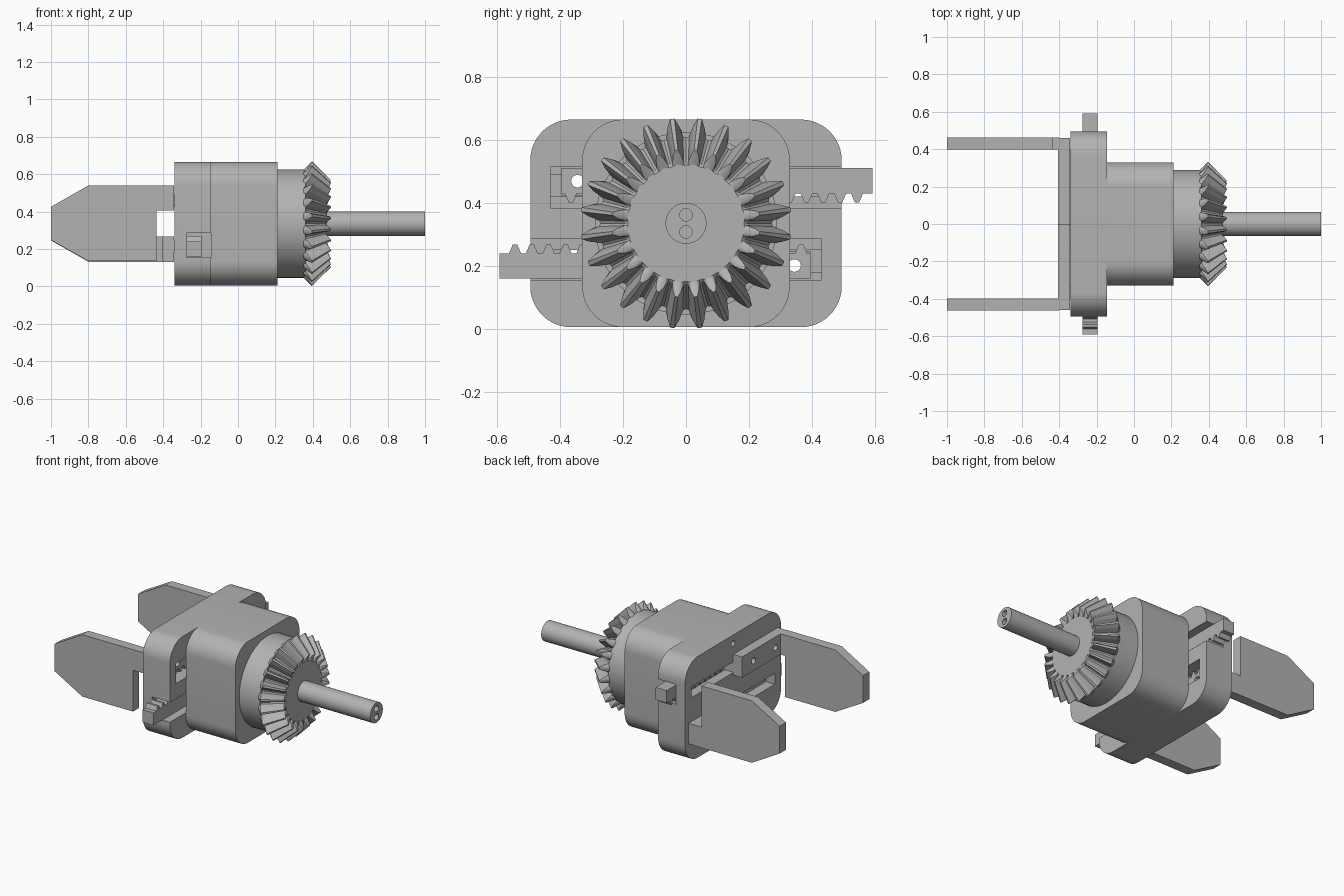
import bpy, bmesh
from math import pi, sin, cos, radians
from mathutils import Vector

if "Cube" in bpy.data.objects:
    bpy.data.objects.remove(bpy.data.objects["Cube"], do_unlink=True)

AXIS_Z = 0.336   # height of the main axis; parts are laid out around it

steel = bpy.data.materials.new("grey_steel")
steel.use_nodes = True
steel.diffuse_color = (0.45, 0.45, 0.45, 1)
steel.node_tree.nodes["Principled BSDF"].inputs["Base Color"].default_value = (0.45, 0.45, 0.45, 1)


def finish(name, bm):
    bmesh.ops.recalc_face_normals(bm, faces=bm.faces)
    mesh = bpy.data.meshes.new(name)
    bm.to_mesh(mesh)
    bm.free()
    mesh.materials.append(steel)
    obj = bpy.data.objects.new(name, mesh)
    obj.location.z = AXIS_Z
    bpy.context.collection.objects.link(obj)
    return obj


def prism(name, pts, axis, a, b):
    """Extrude a profile: (y, z) points along x, or (x, z) points along y."""
    bm = bmesh.new()
    place = (lambda p, t: (t, p[0], p[1])) if axis == "x" else (lambda p, t: (p[0], t, p[1]))
    ends = [[bm.verts.new(place(p, t)) for p in pts] for t in (a, b)]
    for ring in ends:
        bm.faces.new(ring)
    for i in range(len(pts)):
        j = (i + 1) % len(pts)
        bm.faces.new((ends[0][i], ends[0][j], ends[1][j], ends[1][i]))
    return finish(name, bm)


def box(name, x, y, z):
    return prism(name, [(y[0], z[0]), (y[1], z[0]), (y[1], z[1]), (y[0], z[1])], "x", *x)


def circle(r, n, y=0, z=0):
    return [(y + r * cos(2 * pi * i / n), z + r * sin(2 * pi * i / n)) for i in range(n)]


def rounded(w, h, r, n=12):
    pts = []
    for k, (sy, sz) in enumerate([(1, 1), (-1, 1), (-1, -1), (1, -1)]):
        for i in range(n + 1):
            t = (k + i / n) * pi / 2
            pts.append((sy * (w - r) + r * cos(t), sz * (h - r) + r * sin(t)))
    return pts


def cut(obj, cutters):
    for c in cutters:
        m = obj.modifiers.new("cut", "BOOLEAN")
        m.operation, m.solver, m.object = "DIFFERENCE", "EXACT", c
    bpy.context.view_layer.update()
    deps = bpy.context.evaluated_depsgraph_get()
    mesh = bpy.data.meshes.new_from_object(obj.evaluated_get(deps))
    obj.modifiers.clear()
    obj.data = mesh
    for c in cutters:
        bpy.data.objects.remove(c, do_unlink=True)


def flip(pts, s):
    return [(p[0] * s, p[1] * s) for p in pts]


def span(s, a, b):
    return sorted((s * a, s * b))


parts = []

# Guide plate with a rack channel, a narrow front slot and a pin hole per side
plate = prism("guide_plate", rounded(0.495, 0.33, 0.13), "x", -0.34, -0.145)
cutters = []
for s in (1, -1):
    cutters.append(box("channel", (-0.276, -0.1), span(s, -0.43, 0.6), span(s, 0.049, 0.18)))
    cutters.append(box("slot", (-0.4, -0.25), span(s, -0.43, 0.43), span(s, 0.085, 0.155)))
    cutters.append(prism("pin_hole", circle(0.018, 16, 0, s * 0.275), "x", -0.4, -0.25))
cut(plate, cutters)

# Housing and collar
housing = prism("housing", rounded(0.33, 0.33, 0.13), "x", -0.145, 0.212)
collar = prism("collar", circle(0.29, 64), "x", 0.212, 0.36)
parts += [plate, housing, collar]

# Drive shaft with two end bores
shaft = prism("drive_shaft", circle(0.065, 40), "x", 0.45, 1.0)
cut(shaft, [prism("bore", circle(0.02, 20, 0, s * 0.027), "x", 0.7, 1.1) for s in (1, -1)])
parts.append(shaft)

# Bevel gear: rings of (x, radius) blended between tooth root and tooth tip
TEETH = 24
tooth = [(-0.5, 0), (-0.36, 0.05), (-0.22, 0.6), (-0.08, 1), (0.08, 1), (0.22, 0.6), (0.36, 0.05)]
rows = [((0.35, 0.285), (0.35, 0.29)), ((0.355, 0.275), (0.395, 0.335)),
        ((0.468, 0.192), (0.496, 0.235)), ((0.475, 0.185), (0.475, 0.188))]
bm = bmesh.new()
rings = []
for root, tip in rows:
    ring = []
    for k in range(TEETH):
        for f, blend in tooth:
            x, r = Vector(root).lerp(Vector(tip), blend)
            t = 2 * pi * (k + 0.5 + f) / TEETH
            ring.append(bm.verts.new((x, r * cos(t), r * sin(t))))
    rings.append(ring)
for low, high in zip(rings, rings[1:]):
    for i in range(len(low)):
        j = (i + 1) % len(low)
        bm.faces.new((low[i], low[j], high[j], high[i]))
bm.faces.new(rings[0])
bm.faces.new(rings[-1])
gear = finish("bevel_gear", bm)

# Two opposed gripping sides, each the other turned half way round the axis
PITCH = 0.0535
for s, side in ((1, "upper"), (-1, "lower")):
    # Toothed rack
    pts = [(-0.395, 0.176), (-0.395, 0.095)]
    for i in range(18):
        y = -0.385 + i * PITCH
        pts += [(y, 0.095), (y + 0.012, 0.067), (y + 0.026, 0.067), (y + 0.038, 0.095)]
    pts += [(0.592, 0.095), (0.592, 0.176)]
    rack = prism(side + "_rack", flip(pts, s), "x", -0.275, -0.195)

    # Carrier bar and the neck joining it to the rack
    bar = box(side + "_carrier_bar", (-0.405, -0.341), span(s, -0.46, 0), span(s, 0.069, 0.204))
    neck = box(side + "_neck", (-0.342, -0.274), span(s, -0.395, 0), span(s, 0.088, 0.152))

    # Screw holes through bar, neck and rack
    for obj in (rack, bar, neck):
        cut(obj, [prism("screw_hole", circle(0.02, 20, s * y, s * 0.134), "x", -0.6, 0)
                  for y in (-0.345, -0.12)])

    # Pointed finger
    outline = [(-1, -0.088), (-0.8, -0.2), (-0.435, -0.2), (-0.435, 0.069),
               (-0.4, 0.069), (-0.4, 0.204), (-0.8, 0.204), (-1, 0.09)]
    finger = prism(side + "_finger", [(x, z * s) for x, z in outline], "y", *span(s, -0.462, -0.397))

# Smooth the round parts, keeping their edges sharp
bpy.ops.object.select_all(action="DESELECT")
for obj in parts:
    obj.select_set(True)
bpy.context.view_layer.objects.active = plate
bpy.ops.object.shade_smooth_by_angle(angle=radians(30))
